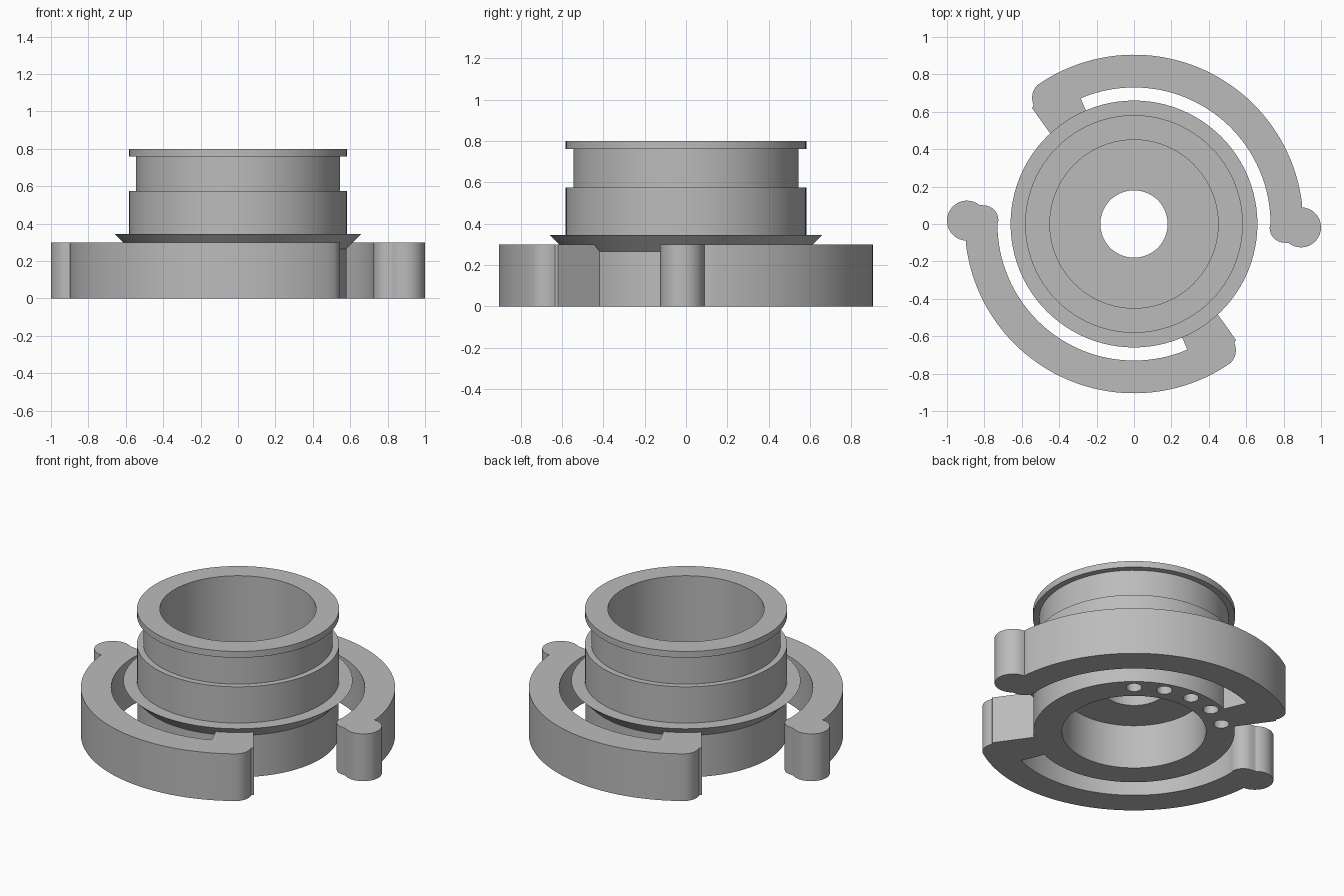
import bpy, bmesh, math
from mathutils import Matrix, Vector

if "Cube" in bpy.data.objects:
    bpy.data.objects.remove(bpy.data.objects["Cube"])

grey = bpy.data.materials.new("mid grey")
grey.diffuse_color = (0.5, 0.5, 0.5, 1)
grey.use_nodes = True
grey.node_tree.nodes["Principled BSDF"].inputs["Base Color"].default_value = grey.diffuse_color


def finish(name, bm, smooth=True):
    bmesh.ops.recalc_face_normals(bm, faces=bm.faces)
    me = bpy.data.meshes.new(name)
    bm.to_mesh(me)
    bm.free()
    me.materials.append(grey)
    ob = bpy.data.objects.new(name, me)
    bpy.context.collection.objects.link(ob)
    if smooth:
        bpy.ops.object.select_all(action='DESELECT')
        ob.select_set(True)
        bpy.context.view_layer.objects.active = ob
        bpy.ops.object.shade_smooth_by_angle(angle=math.radians(25))
    return ob


def polar(r, deg):
    a = math.radians(deg)
    return Vector((r * math.cos(a), r * math.sin(a)))


def arc(centre, r, a0, a1, n):
    return [Vector(centre) + polar(r, a0 + (a1 - a0) * i / n) for i in range(n + 1)]


# Hollow body: closed (radius, height) profile turned around z
profile = [(.58, 0), (.58, .265), (.66, .345), (.582, .345), (.582, .575),
           (.545, .575), (.545, .76), (.582, .76), (.582, .8), (.45, .8),
           (.45, .36), (.18, .36), (.18, .28), (.415, .28), (.415, 0)]
SEG = 96
bm = bmesh.new()
rings = []
for i in range(SEG):
    rings.append([bm.verts.new((*polar(r, 360 * i / SEG), z)) for r, z in profile])
for i in range(SEG):
    a, b = rings[i], rings[(i + 1) % SEG]
    for j in range(len(profile)):
        k = (j + 1) % len(profile)
        bm.faces.new((a[j], b[j], b[k], a[k]))
body = finish("body", bm)

# Five blind holes in the underside
bm = bmesh.new()
for deg in (50, 70, 90, 110, 130):
    bmesh.ops.create_cone(bm, cap_ends=True, segments=24, radius1=.045, radius2=.045,
                          depth=.2, matrix=Matrix.Translation((*polar(.51, deg), 0)))
cutter = finish("hole_cutter", bm, smooth=False)
cutter.hide_render = True
mod = body.modifiers.new("holes", 'BOOLEAN')
mod.operation = 'DIFFERENCE'
mod.solver = 'EXACT'
mod.object = cutter
bpy.ops.object.select_all(action='DESELECT')
body.select_set(True)
bpy.context.view_layer.objects.active = body
bpy.ops.object.modifier_apply(modifier=mod.name)
bpy.data.objects.remove(cutter)

# Curved bayonet arm outline: outer arc, rounded root, slot end, inner arc, knob
outline = arc((0, 0), .905, 6.5, 122, 48)
outline += arc((-.45, .675), .095, 135, 205, 6)
outline += [Vector((-.545, .62)), polar(.57, 134), polar(.57, 123), polar(.57, 113),
            polar(.66, 113)]
outline += arc((0, 0), .73, 113, 0, 48)
outline += arc((.805, -.02), .08, 180, 270, 8)
outline += arc((.893, -.018), .107, 232, 448, 24)

for name, turn in (("right_arm", 0), ("left_arm", math.pi)):
    bm = bmesh.new()
    bottom = bm.faces.new([bm.verts.new((p.x, p.y, 0)) for p in outline])
    ext = bmesh.ops.extrude_face_region(bm, geom=[bottom], use_keep_orig=True)
    top = [v for v in ext["geom"] if isinstance(v, bmesh.types.BMVert)]
    bmesh.ops.translate(bm, verts=top, vec=(0, 0, .3))
    bmesh.ops.rotate(bm, verts=bm.verts, matrix=Matrix.Rotation(turn, 3, 'Z'))
    finish(name, bm)
